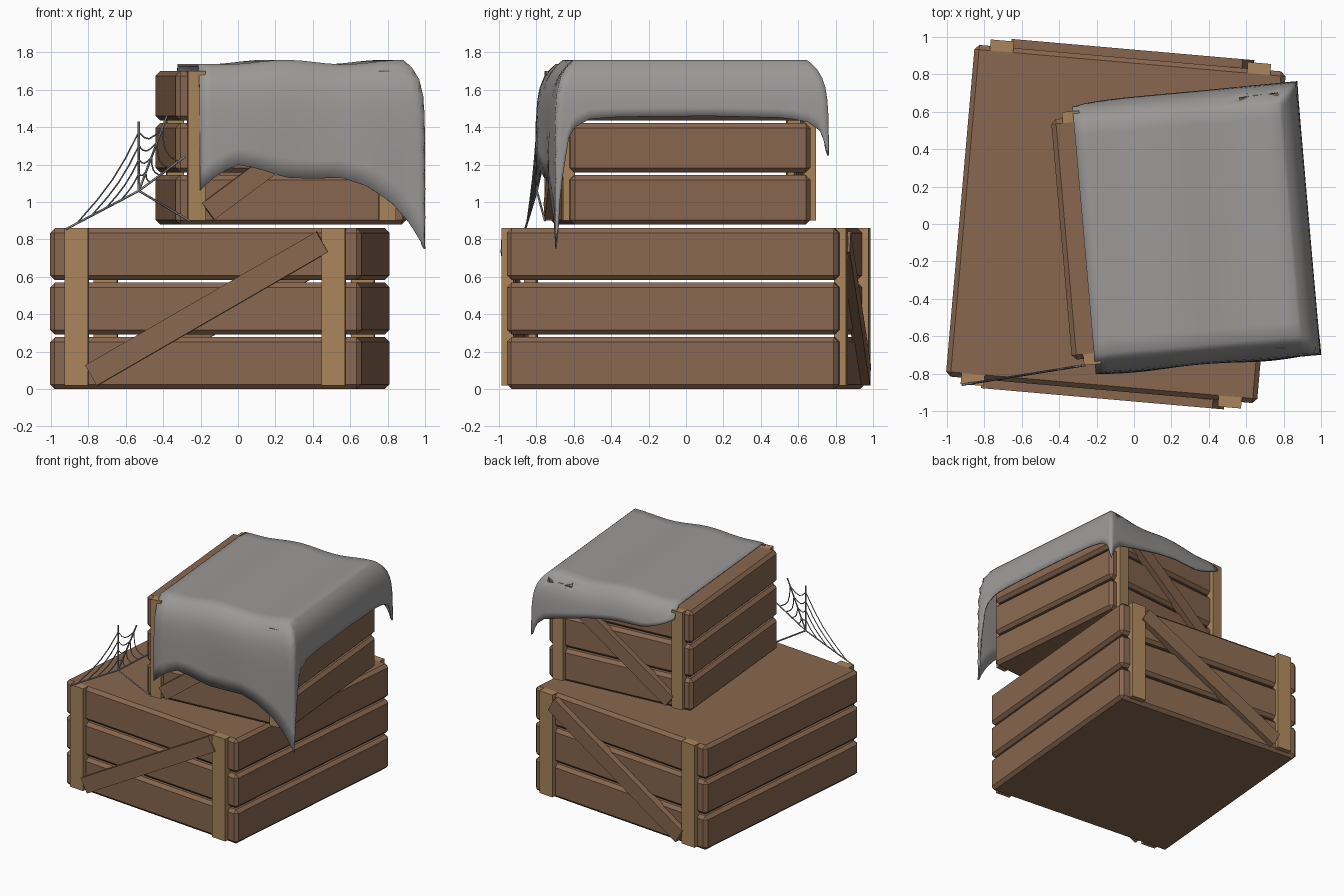
import bpy, bmesh, math
from mathutils import Vector, Matrix

cube = bpy.data.objects.get("Cube")
if cube:
    bpy.data.objects.remove(cube)


def material(name, rgb):
    m = bpy.data.materials.new(name)
    m.use_nodes = True
    m.diffuse_color = (*rgb, 1)
    m.node_tree.nodes["Principled BSDF"].inputs["Base Color"].default_value = (*rgb, 1)
    return m


WOOD = material("brown wood", (0.25, 0.137, 0.08))
BATTEN = material("tan wood", (0.4, 0.235, 0.105))
CLOTH = material("grey cloth", (0.33, 0.32, 0.315))
WEB = material("cobweb grey", (0.25, 0.25, 0.26))


def finish(bm, name, mat, matrix=Matrix()):
    bmesh.ops.recalc_face_normals(bm, faces=bm.faces)
    me = bpy.data.meshes.new(name)
    bm.to_mesh(me)
    bm.free()
    me.materials.append(mat)
    ob = bpy.data.objects.new(name, me)
    ob.matrix_world = matrix
    bpy.context.collection.objects.link(ob)
    return ob


def box(name, size, loc, mat, frame, tilt=0, bevel=0):
    bm = bmesh.new()
    bmesh.ops.create_cube(bm, size=1)
    bmesh.ops.scale(bm, vec=size, verts=bm.verts)
    if bevel:
        bmesh.ops.bevel(bm, geom=bm.edges[:], offset=bevel, segments=1, affect='EDGES')
    place = Matrix.Translation(loc) @ Matrix.Rotation(-tilt, 4, 'Y')
    bmesh.ops.transform(bm, matrix=place, verts=bm.verts)
    return finish(bm, name, mat, frame)


def crate(name, w, d, h, frame):
    # three stacked plank layers with narrow gaps
    gap = 0.014
    layer = (h - 2 * gap) / 3
    for i in range(3):
        z = layer / 2 + i * (layer + gap)
        box(f"{name}_plank_layer_{i + 1}", (w, d, layer), (0, 0, z), WOOD, frame, bevel=0.025)
    # battens and a diagonal brace on front and back
    k = w / 1.67
    for side, label in ((-1, "front"), (1, "back")):
        for sx, lr in ((-1, "right"), (1, "left")):
            box(f"{name}_{label}_batten_{lr}", (0.125 * k, 0.065, h - 0.02),
                (sx * 0.69 * k, side * (d / 2 + 0.002), h / 2 + 0.01), BATTEN, frame)
        dx, dz = 1.24 * k, h * 0.83
        box(f"{name}_{label}_brace", (math.hypot(dx, dz), 0.06, 0.125 * (k + 1) / 2),
            (0.01, side * (d / 2 + 0.017), h / 2), WOOD, frame, tilt=math.atan2(dz, dx))


def frame(x, y, z, degrees):
    return Matrix.Translation((x, y, z)) @ Matrix.Rotation(math.radians(degrees), 4, 'Z')


LOWER = frame(-0.097, 0, 0, -5)
UPPER = frame(0.23, -0.03, 0.88, 5)
crate("lower_crate", 1.67, 1.78, 0.86, LOWER)
crate("upper_crate", 1.24, 1.29, 0.82, UPPER)


def interp(points, x):
    for (x0, y0), (x1, y1) in zip(points, points[1:]):
        if x <= x1:
            t = max(0, (x - x0) / (x1 - x0))
            return y0 + (y1 - y0) * t
    return points[-1][1]


# hem heights along the three hanging sides of the cloth
FRONT = [(-.5, 1.06), (-.44, 1.12), (-.36, 1.17), (-.29, 1.2), (-.19, 1.18), (-.04, 1.13),
         (.11, 1.125), (.26, 1.13), (.41, 1.08), (.55, .98), (.63, .88), (.71, .75)]
RIGHT = [(-.735, .75), (-.7, 1.1), (-.66, 1.35), (-.6, 1.44), (-.4, 1.455), (.1, 1.46),
         (.5, 1.45), (.62, 1.43), (.69, 1.38), (.735, 1.25)]
BACK = [(-.5, 1.64), (-.4, 1.58), (-.25, 1.53), (0, 1.53), (.2, 1.5), (.45, 1.44),
        (.6, 1.4), (.66, 1.35), (.71, 1.25)]
XL, XR, YE, FLARE, N, K = -0.5, 0.6, 0.625, 0.11, 16, 9


def cloth_point(i, j):
    ex = max(0, i - N) / K
    ey = (max(0, j - N) - max(0, -j)) / K
    bx = XL + (XR - XL) * min(i, N) / N
    by = -YE + 2 * YE * min(max(j, 0), N) / N
    # gentle sag between the crate edges
    top = 1.748 + 0.012 * math.cos((bx + 0.03) * 10) - 0.01 * math.exp(-(bx - XL) / 0.04)
    r = max(ex, abs(ey))
    if r == 0:
        return Vector((bx, by, top - 0.88))
    if ex >= abs(ey):
        hem = interp(RIGHT, by + ey / r * FLARE)
    else:
        hem = interp(FRONT if ey < 0 else BACK, bx + ex / r * FLARE)
    drop = (top - hem) * r ** 1.5
    out = FLARE * (1 - math.exp(-drop / 0.08)) / r
    wave = 0.012 * math.sin(bx * 9 + 1) * drop if ey < 0 else 0
    return Vector((bx + ex * out, by + ey * out + wave, top - drop - 0.88))


bm = bmesh.new()
grid = [[bm.verts.new(cloth_point(i, j)) for j in range(-K, N + K + 1)] for i in range(N + K + 1)]
for c0, c1 in zip(grid, grid[1:]):
    for j in range(len(c0) - 1):
        bm.faces.new((c0[j], c1[j], c1[j + 1], c0[j + 1]))
# two small tears near the back corner
for x, y in ((0.39, 0.65), (0.5, 0.65)):
    spot = UPPER.inverted() @ Vector((x + 0.22, y + 0.04, 1.72))
    face = min(bm.faces, key=lambda f: (f.calc_center_median() - spot).length)
    tri = bmesh.ops.triangulate(bm, faces=[face])["faces"]
    bmesh.ops.delete(bm, geom=[tri[0]], context='FACES_ONLY')
cloth = finish(bm, "draped_cloth", CLOTH, UPPER)
for p in cloth.data.polygons:
    p.use_smooth = True
solid = cloth.modifiers.new("thickness", 'SOLIDIFY')
solid.thickness = 0.012
solid.offset = -1


# cobweb: spokes from a hub joined by sagging threads
def web_point(x, z):
    return Vector((x, -0.86 + (x + 0.92) * 0.16, z))


def thread(name, points, radius):
    cu = bpy.data.curves.new(name, 'CURVE')
    cu.dimensions = '3D'
    cu.bevel_depth = radius
    cu.bevel_resolution = 0
    cu.use_fill_caps = True
    sp = cu.splines.new('POLY')
    sp.points.add(len(points) - 1)
    for sp_p, p in zip(sp.points, points):
        sp_p.co = (*p, 1)
    cu.materials.append(WEB)
    bpy.context.collection.objects.link(bpy.data.objects.new(name, cu))


hub = web_point(-0.53, 1.06)
tips = [web_point(*p) for p in ((-.92, .855), (-.53, 1.43), (-.38, 1.46), (-.28, 1.245), (-.26, .9))]
for n, tip in enumerate(tips):
    thread(f"web_spoke_{n + 1}", [hub, tip], 0.006)
for n, (a, b) in enumerate(zip(tips, tips[1:])):
    for step in (0.25, 0.45, 0.65, 0.85):
        p, q = hub.lerp(a, step), hub.lerp(b, step)
        mids = []
        for t in (0, 0.25, 0.5, 0.75, 1):
            m = p.lerp(q, t)
            mids.append(m.lerp(hub, 0.6 * t * (1 - t)))
        if n < 3:
            thread(f"web_thread_{n + 1}_{int(step * 100)}", mids, 0.004)
